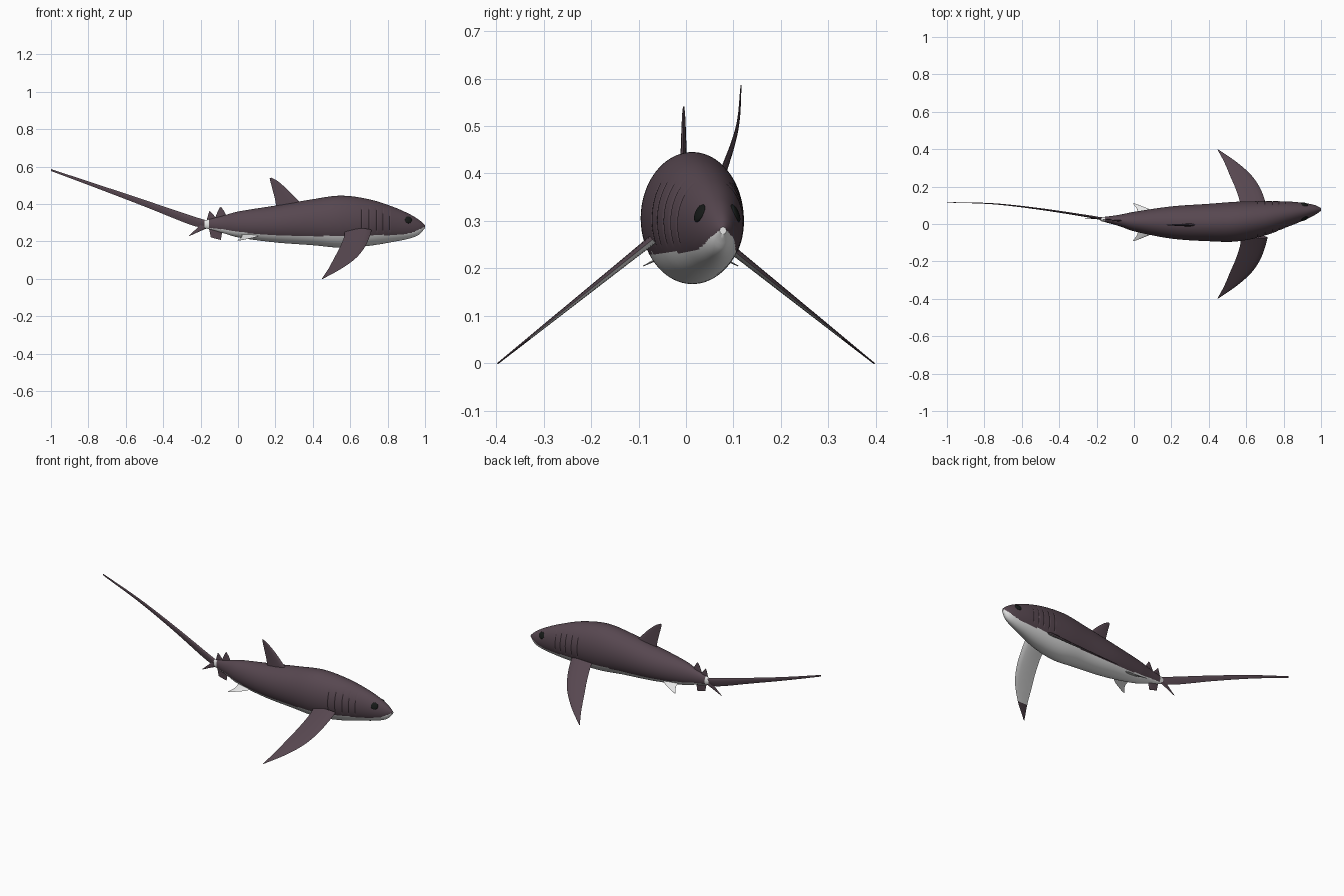
import bpy, bmesh, math
from mathutils import Vector

if "Cube" in bpy.data.objects:
    bpy.data.objects.remove(bpy.data.objects["Cube"])


def material(name, rgb):
    m = bpy.data.materials.new(name)
    m.diffuse_color = (*rgb, 1)
    m.use_nodes = True
    m.node_tree.nodes["Principled BSDF"].inputs["Base Color"].default_value = m.diffuse_color
    return m


DARK = material("dark plum skin", (0.095, 0.063, 0.08))
WHITE = material("pale belly", (0.8, 0.8, 0.8))
BLACK = material("eye black", (0.008, 0.01, 0.009))


def spline(rows, x):
    """Smooth interpolation of rows keyed by their first column."""
    n = len(rows)
    i = 0
    while i < n - 2 and x > rows[i + 1][0]:
        i += 1
    a, b = rows[i], rows[i + 1]
    p, q = rows[max(i - 1, 0)], rows[min(i + 2, n - 1)]
    h = b[0] - a[0]
    t = (x - a[0]) / h
    out = []
    for k in range(1, len(a)):
        m0 = (b[k] - p[k]) / (b[0] - p[0]) * h
        m1 = (q[k] - a[k]) / (q[0] - a[0]) * h
        out.append((2*t**3 - 3*t*t + 1) * a[k] + (t**3 - 2*t*t + t) * m0
                   + (3*t*t - 2*t**3) * b[k] + (t**3 - t*t) * m1)
    return out


def loft(name, rings, mats, rule):
    """Skin closed rings; rule(centre, segment index) picks the material."""
    bm = bmesh.new()
    vr = [[bm.verts.new(p) for p in r] for r in rings]
    n = len(rings[0])
    for a, b in zip(vr, vr[1:]):
        for j in range(n):
            k = (j + 1) % n
            f = bm.faces.new((a[j], a[k], b[k], b[j]))
            f.material_index = rule(f.calc_center_median(), j)
    for r in (vr[0], vr[-1]):
        f = bm.faces.new(r)
        f.material_index = rule(f.calc_center_median(), 0)
    bmesh.ops.recalc_face_normals(bm, faces=bm.faces[:])
    me = bpy.data.meshes.new(name)
    bm.to_mesh(me)
    bm.free()
    for m in mats:
        me.materials.append(m)
    ob = bpy.data.objects.new(name, me)
    bpy.context.collection.objects.link(ob)
    smooth(ob)
    return ob


def smooth(ob):
    bpy.ops.object.select_all(action='DESELECT')
    ob.select_set(True)
    bpy.context.view_layer.objects.active = ob
    bpy.ops.object.shade_smooth_by_angle(angle=math.radians(40))


# Body: x, top z, bottom z, centre y, half width, height of colour line
BODY = [
    (-0.178, 0.313, 0.272, 0.026, 0.010, 0.275),
    (-0.08, 0.338, 0.245, 0.019, 0.030, 0.265),
    (0.0, 0.36, 0.222, 0.013, 0.052, 0.252),
    (0.2, 0.392, 0.195, 0.008, 0.086, 0.232),
    (0.4, 0.426, 0.18, 0.008, 0.100, 0.227),
    (0.55, 0.445, 0.167, 0.013, 0.106, 0.232),
    (0.7, 0.426, 0.177, 0.030, 0.092, 0.234),
    (0.83, 0.385, 0.198, 0.054, 0.066, 0.235),
    (0.92, 0.345, 0.217, 0.068, 0.043, 0.245),
    (0.97, 0.314, 0.238, 0.075, 0.025, 0.265),
    (1.0, 0.287, 0.272, 0.078, 0.007, 0.28),
]
GILLS = (0.66, 0.70, 0.74, 0.775, 0.81)


def body_ring(x, gill=False):
    top, bot, yc, hw, line = spline(BODY, x)
    ring = []
    for j in range(96):
        a = math.tau * j / 96
        z = (top + bot) / 2 + (top - bot) / 2 * math.sin(a)
        s = 0.97 if gill and 0.25 < z < 0.38 else 1
        ring.append((x, yc + hw * s * math.cos(a), z))
    return ring


xs = [(-0.178 + 1.178 * i / 150, False) for i in range(151)]
xs = [p for p in xs if all(abs(p[0] - g) > 0.0045 for g in GILLS)]
for g in GILLS:                                    # shallow gill grooves
    xs += [(g - 0.004, False), (g, True), (g + 0.004, False)]
xs.sort()
loft("body", [body_ring(x, g) for x, g in xs], (DARK, WHITE),
     lambda c, j: int(c.x < -0.152 or c.z < spline(BODY, c.x)[4]))


def fin(name, stations, normal, thick, mats=(DARK,), rule=lambda c, j: 0):
    """Stations root to tip: lead xyz, trail xyz. Lens-shaped section."""
    rows = [(i, *s) for i, s in enumerate(stations)]
    last = len(rows) - 1
    nrm = Vector(normal).normalized()
    rings = []
    steps = last * 6
    for i in range(steps + 1):
        v = spline(rows, last * i / steps)
        a, b = Vector(v[:3]), Vector(v[3:])
        t = thick / 2 * (1 - 0.85 * i / steps)
        up, down = [], []
        for k in range(11):
            s = k / 10
            off = nrm * t * 2.6 * math.sqrt(s) * (1 - s)
            p = a.lerp(b, s)
            up.append(p + off)
            down.append(p - off)
        down[0] = a
        rings.append(up + [b - nrm * 0.0004] + down[9:0:-1])
    return loft(name, rings, mats, rule)


def flat_fin(name, pairs, y, thick):
    """Upright fin from (lead x, lead z, trail x, trail z) pairs."""
    fin(name, [(a, y, b, c, y, d) for a, b, c, d in pairs], (0, 1, 0), thick)


# Paired fins
PECTORAL = [(0.07, 0.715, 0.572), (0.12, 0.702, 0.566), (0.19, 0.675, 0.543),
            (0.26, 0.628, 0.513), (0.33, 0.55, 0.483), (0.397, 0.452, 0.447)]
PELVIC = [(0.03, 0.135, 0.02), (0.065, 0.09, 0.018), (0.1, 0.005, -0.006)]
for side, word in ((1, "left"), (-1, "right")):
    fin(word + "_pectoral_fin",
        [(l, side * y, 0.237 - 0.8 * (y - 0.1),
          t, side * y, 0.237 - 0.8 * (y - 0.1)) for y, l, t in PECTORAL],
        (0, side * 0.63, 0.78), 0.02, (DARK, WHITE),
        lambda c, j: int(j > 10 and abs(c.y) < 0.325))
    fin(word + "_pelvic_fin",
        [(l, side * y + 0.01, 0.255 - 0.5 * y,
          t, side * y + 0.01, 0.255 - 0.5 * y) for y, l, t in PELVIC],
        (0, side * 0.45, 0.9), 0.012, (WHITE,))

# Upright fins
flat_fin("dorsal_fin", [(0.385, 0.36, 0.208, 0.36), (0.32, 0.42, 0.199, 0.42),
                        (0.262, 0.48, 0.184, 0.48), (0.213, 0.522, 0.172, 0.525),
                        (0.18, 0.541, 0.169, 0.54)], -0.005, 0.018)
flat_fin("second_dorsal_fin", [(-0.055, 0.31, -0.13, 0.30), (-0.068, 0.35, -0.115, 0.345),
                               (-0.09, 0.385, -0.097, 0.382)], 0.018, 0.01)
flat_fin("rear_finlet", [(-0.11, 0.31, -0.17, 0.30), (-0.125, 0.335, -0.163, 0.33),
                         (-0.15, 0.363, -0.154, 0.36)], 0.023, 0.008)
flat_fin("anal_fin", [(-0.08, 0.285, -0.16, 0.29), (-0.085, 0.25, -0.152, 0.255),
                      (-0.092, 0.208, -0.145, 0.222)], 0.02, 0.01)
flat_fin("lower_tail_lobe", [(-0.155, 0.275, -0.185, 0.305), (-0.2, 0.256, -0.215, 0.275),
                             (-0.262, 0.228, -0.264, 0.23)], 0.03, 0.01)

# Long whip-like upper tail lobe: x, y, upper z, lower z
TAIL = [(-0.165, 0.026, 0.312, 0.274), (-0.25, 0.042, 0.338, 0.288),
        (-0.5, 0.08, 0.422, 0.387), (-0.75, 0.108, 0.505, 0.483),
        (-1.0, 0.116, 0.587, 0.577)]
fin("upper_tail_lobe", [(x, y, u, x, y, l) for x, y, u, l in TAIL], (0, 1, 0), 0.016)

# Eyes, laid flush on the head
top, bot, yc, hw, _ = spline(BODY, 0.91)
for side, word, yaw in ((1, "left", -0.12), (-1, "right", 0.38)):
    bpy.ops.mesh.primitive_uv_sphere_add(
        segments=32, ring_count=16, radius=1,
        location=(0.91, yc + side * hw * 0.82, 0.316),
        rotation=(side * 0.4, 0, yaw))
    eye = bpy.context.object
    eye.name = word + "_eye"
    eye.scale = (0.021, 0.007, 0.02)
    eye.data.materials.append(BLACK)
    smooth(eye)
